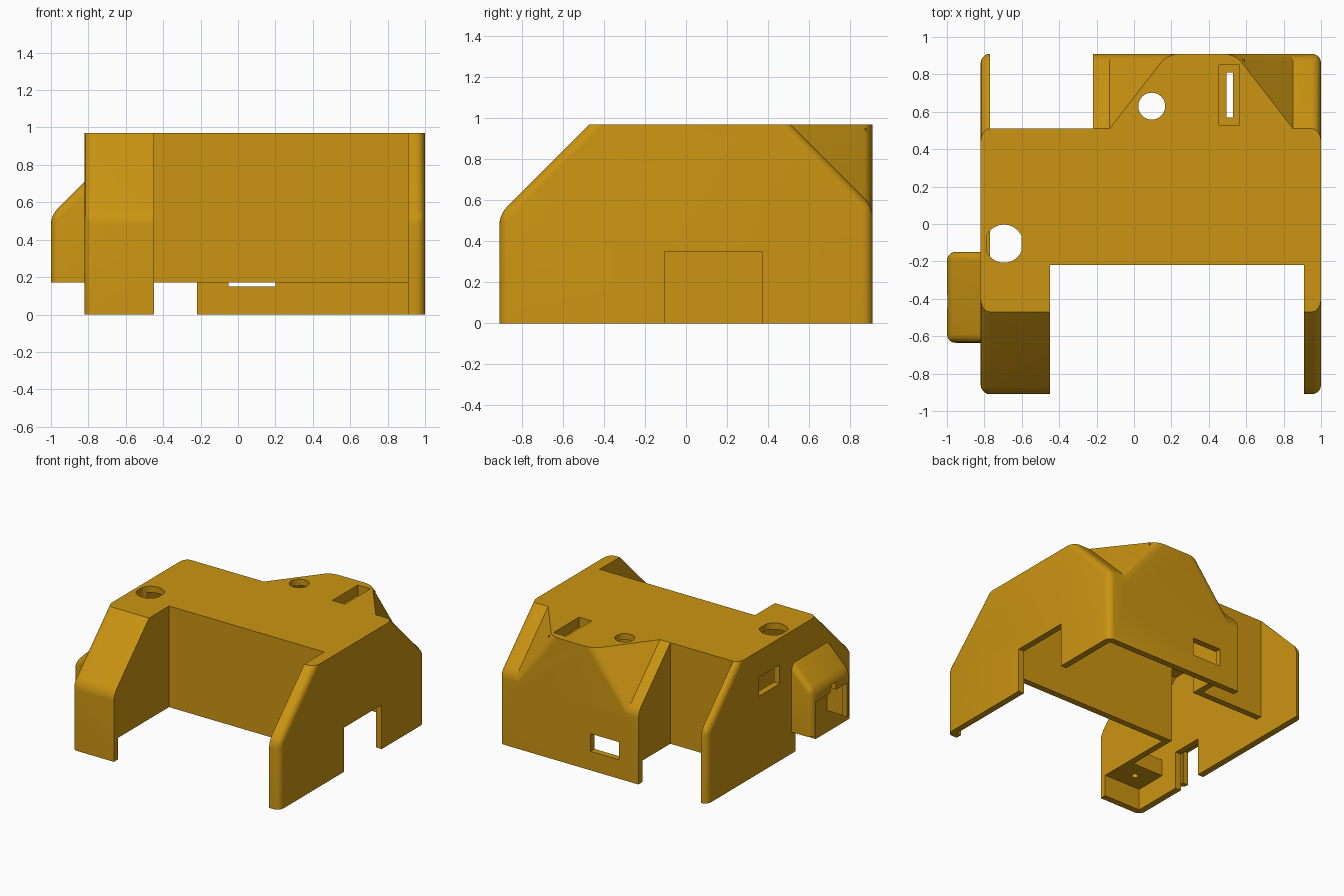
import bpy, bmesh, math
from mathutils import Vector

if "Cube" in bpy.data.objects:
    bpy.data.objects.remove(bpy.data.objects["Cube"])

WALL = 0.05
mat = bpy.data.materials.new("amber plastic")
mat.diffuse_color = (0.60, 0.30, 0.006, 1)
mat.use_nodes = True
mat.node_tree.nodes["Principled BSDF"].inputs["Base Color"].default_value = mat.diffuse_color


def finish(name, bm):
    bmesh.ops.recalc_face_normals(bm, faces=bm.faces)
    me = bpy.data.meshes.new(name)
    bm.to_mesh(me)
    bm.free()
    ob = bpy.data.objects.new(name, me)
    bpy.context.collection.objects.link(ob)
    me.materials.append(mat)
    return ob


def solid(name, lo, hi, planes=(), round_r=0, rule=None):
    """Box trimmed by planes (point, outward normal), chosen edges rounded."""
    bm = bmesh.new()
    bmesh.ops.create_cube(bm, size=1)
    for v in bm.verts:
        v.co = Vector([lo[i] + (v.co[i] + 0.5) * (hi[i] - lo[i]) for i in range(3)])
    for co, no in planes:
        bmesh.ops.bisect_plane(bm, geom=bm.verts[:] + bm.edges[:] + bm.faces[:],
                               dist=1e-5, plane_co=co, plane_no=no, clear_outer=True)
        bmesh.ops.holes_fill(bm, edges=[e for e in bm.edges if e.is_boundary], sides=0)
    bmesh.ops.recalc_face_normals(bm, faces=bm.faces)
    if round_r:
        edges = [e for e in bm.edges if all(rule(f.normal) for f in e.link_faces)]
        bmesh.ops.bevel(bm, geom=edges, offset=round_r, offset_type='OFFSET',
                        segments=5, profile=0.5, affect='EDGES', clamp_overlap=True)
    return finish(name, bm)


def drill(x, y, z0, z1, r):
    bm = bmesh.new()
    bmesh.ops.create_cone(bm, cap_ends=True, segments=32, radius1=r, radius2=r, depth=z1 - z0)
    bmesh.ops.translate(bm, verts=bm.verts, vec=(x, y, (z0 + z1) / 2))
    return finish("drill", bm)


def boolean(ob, other, op='DIFFERENCE'):
    m = ob.modifiers.new("bool", 'BOOLEAN')
    m.operation, m.solver, m.object = op, 'EXACT', other
    bpy.context.view_layer.objects.active = ob
    bpy.ops.object.modifier_apply(modifier=m.name)
    bpy.data.objects.remove(other)


def cut_box(ob, lo, hi):
    boolean(ob, solid("cutter", lo, hi))


def offset_plane(p, n, d):
    n = Vector(n).normalized()
    return Vector(p) - n * d, n


def side_edges(n):
    return abs(n.z) < 0.9


def hood(d, z0, r):
    """Sloped body plus rear tower, inset by d."""
    body = solid("shell", (-0.82 + d, -0.91 + d, z0), (1 - d, 0.91 - d, 0.97 - d),
                 [offset_plane((0, -0.47, 0.97), (0, -1, 1), d),
                  offset_plane((0, 0.51, 0.97), (0, 1, 1), d)], r, side_edges)
    planes = []
    for x0, x1 in ((-0.13, 0.18), (0.85, 0.54)):
        a = Vector((x1 - x0, 0.4, 0))
        n = a.cross(Vector((0, 0.4, -0.4)))
        if n.z < 0:
            n = -n
        planes.append(offset_plane((x0, 0.51, 0.97), n, d))
    tower = solid("tower", (-0.13, 0, 0.3), (0.85, 0.91 - d, 0.97 - d),
                  planes, r, lambda n: n.y > 0.1)
    boolean(body, tower, 'UNION')
    return body


# Outer hood with front bay and rear bay
shell = hood(0, 0, 0.05)
cut_box(shell, (-0.45, -2, -1), (0.91, -0.22, 2))
cut_box(shell, (-0.77, 0.51, -1), (-0.22, 2, 2))

# Hollow inside, leaving walls around both bays
cavity = hood(WALL, -0.2, 0)
cut_box(cavity, (-0.50, -2, -1), (2, -0.17, 2))
cut_box(cavity, (-2, 0.46, -1), (-0.17, 2, 2))
boolean(shell, cavity)

# Bay walls stop above the base
cut_box(shell, (-0.77, -0.86, -0.3), (0.95, 0.86, 0.17))

# Screw boss in the front left arm, housing below the slot
boolean(shell, solid("boss", (-0.79, -0.88, 0.17), (-0.47, -0.6, 0.3)), 'UNION')
boolean(shell, drill(-0.62, -0.73, 0.1, 0.26, 0.025))
boolean(shell, solid("slot_housing", (0.43, 0.5, 0.84), (0.59, 0.88, 0.95)), 'UNION')

# Top openings
boolean(shell, drill(0.095, 0.63, 0.7, 1.1, 0.072))
knob = drill(-0.695, -0.105, 0.7, 1.1, 0.102)
cut_box(knob, (-1, -1, 0), (-0.788, 1, 2))
cut_box(knob, (-0.602, -1, 0), (0, 1, 2))
boolean(shell, knob)
cut_box(shell, (0.455, 0.53, 0.89), (0.565, 0.85, 1.1))
cut_box(shell, (0.495, 0.57, 0.7), (0.53, 0.81, 1.1))

# Wall openings: right notch, left notch, left window, rear port
cut_box(shell, (0.9, -0.105, -0.2), (1.2, 0.37, 0.35))
cut_box(shell, (-1.2, -0.45, -0.2), (-0.7, -0.2, 0.3))
cut_box(shell, (-1.2, 0.0, 0.61), (-0.7, 0.26, 0.76))
cut_box(shell, (-0.05, 0.8, 0.15), (0.2, 1.1, 0.29))


# Hollow side pod on the left wall
def pod_shape(name, d, z0, r):
    return solid(name, (-1 + d, -0.635 + d, z0), (-0.82 + d / 10, -0.15 - d, 0.9),
                 [offset_plane((-0.82, 0, 0.71), (-1, 0, 1), d)], r,
                 lambda n: side_edges(n) and n.x < 0.9)


pod = pod_shape("side_pod", 0, 0.17, 0.045)
boolean(pod, pod_shape("pod_cavity", 0.04, 0.0, 0))
cut_box(pod, (-1.2, -0.585, 0), (-0.9, -0.2, 0.44))
cut_box(pod, (-1.2, -0.45, 0), (-0.93, -0.38, 0.5))

# Smooth the rounded corners, keep sharp edges
for ob in (shell, pod):
    bpy.ops.object.select_all(action='DESELECT')
    ob.select_set(True)
    bpy.context.view_layer.objects.active = ob
    bpy.ops.object.shade_smooth_by_angle(angle=math.radians(25))
